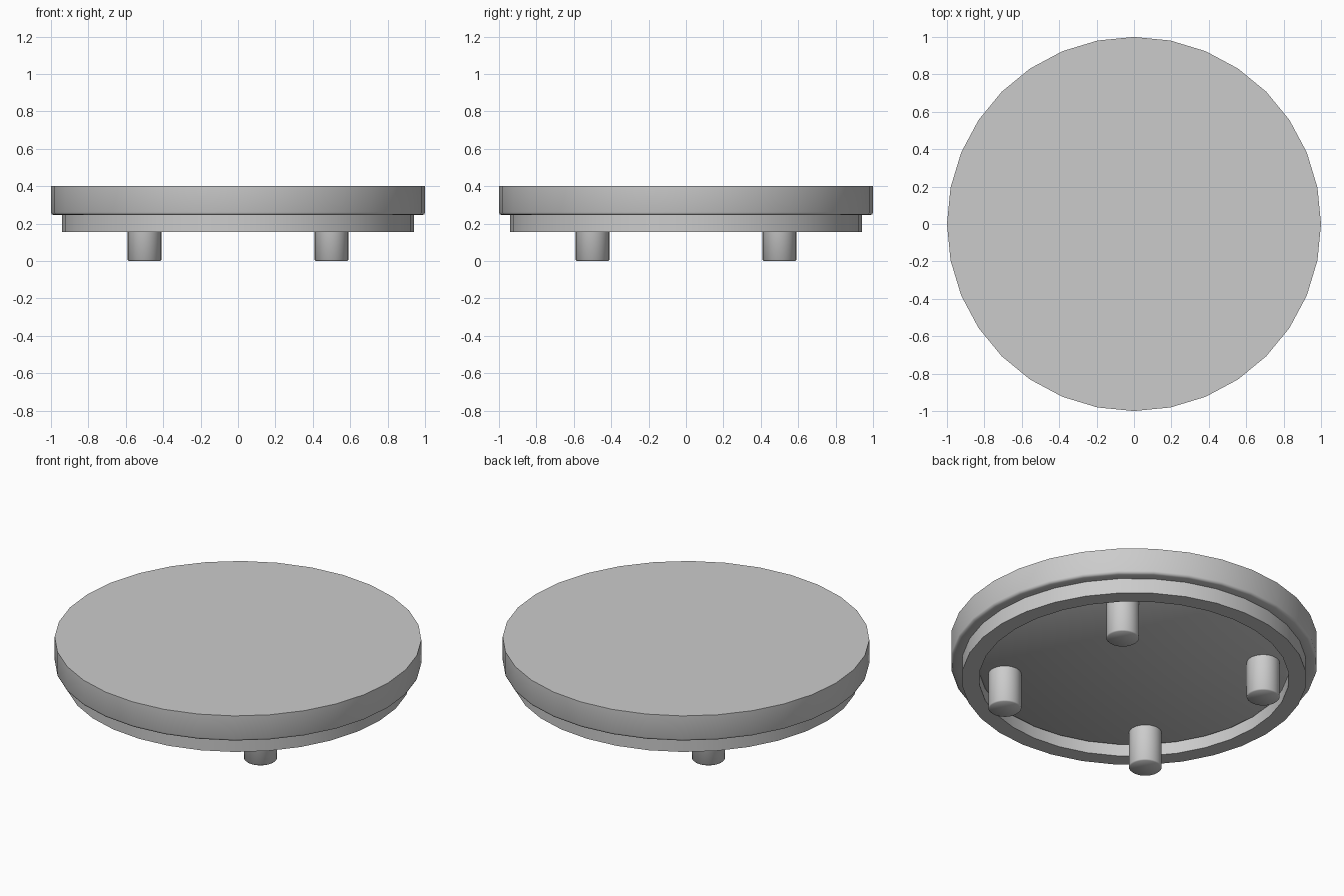
import bpy, bmesh, math

if "Cube" in bpy.data.objects:
    bpy.data.objects.remove(bpy.data.objects["Cube"])

SIDES = 32


def finish(name, bm):
    bmesh.ops.recalc_face_normals(bm, faces=bm.faces)
    mesh = bpy.data.meshes.new(name)
    bm.to_mesh(mesh)
    bm.free()
    obj = bpy.data.objects.new(name, mesh)
    bpy.context.collection.objects.link(obj)
    bpy.ops.object.select_all(action='DESELECT')
    obj.select_set(True)
    bpy.context.view_layer.objects.active = obj
    bpy.ops.object.shade_smooth_by_angle(angle=math.radians(50))
    return obj


def lathe(name, profile, x=0, y=0):
    """Revolve (radius, z) points; both open ends are capped flat."""
    bm = bmesh.new()
    rings = []
    for r, z in profile:
        rings.append([bm.verts.new((x + r * math.cos(math.tau * i / SIDES),
                                    y + r * math.sin(math.tau * i / SIDES), z))
                      for i in range(SIDES)])
    for a, b in zip(rings, rings[1:]):
        for i in range(SIDES):
            j = (i + 1) % SIDES
            bm.faces.new((a[i], a[j], b[j], b[i]))
    bm.faces.new(rings[0])
    bm.faces.new(rings[-1])
    return finish(name, bm)


# Round top with softened lower edge, stepped base rim and recessed underside
lathe("table_top", [
    (1.0, 0.40), (1.0, 0.26), (0.996, 0.25), (0.985, 0.245),
    (0.94, 0.245), (0.94, 0.155), (0.845, 0.155),
    (0.845, 0.228), (0.832, 0.22)])

# Four short round feet
for side, x in (("left", -0.5), ("right", 0.5)):
    for end, y in (("front", -0.5), ("back", 0.5)):
        lathe(f"{end}_{side}_foot",
              [(0.09, 0.23), (0.09, 0.006), (0.084, 0.0)], x, y)
